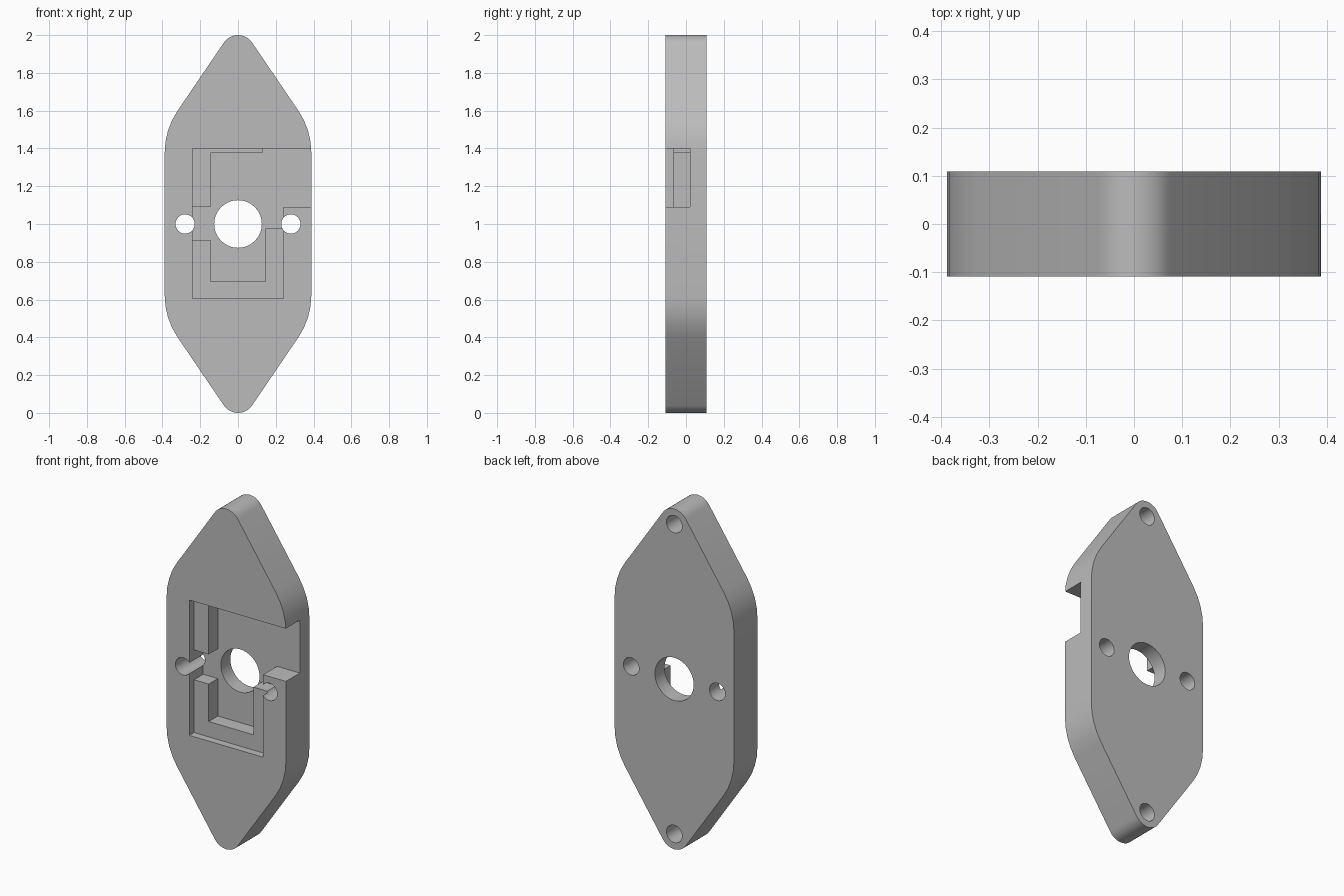
import bpy
import bmesh
from math import asin, cos, sin, pi, radians

FRONT, BACK = -0.109, 0.109
LEDGE, FLOOR = -0.065, 0.02
OUT = -0.2          # cutters start in front of the plate

if "Cube" in bpy.data.objects:
    bpy.data.objects.remove(bpy.data.objects["Cube"])

grey = bpy.data.materials.new("plain grey")
grey.use_nodes = True
colour = (0.5, 0.5, 0.5, 1)
grey.diffuse_color = colour
grey.node_tree.nodes["Principled BSDF"].inputs["Base Color"].default_value = colour


def prism(name, outline, y0, y1):
    """Extrude an outline in x and z from y0 to y1."""
    bm = bmesh.new()
    face = bm.faces.new([bm.verts.new((x, y0, z)) for x, z in outline])
    new = bmesh.ops.extrude_face_region(bm, geom=[face])["geom"]
    verts = [v for v in new if isinstance(v, bmesh.types.BMVert)]
    bmesh.ops.translate(bm, verts=verts, vec=(0, y1 - y0, 0))
    bmesh.ops.recalc_face_normals(bm, faces=bm.faces)
    mesh = bpy.data.meshes.new(name)
    bm.to_mesh(mesh)
    bm.free()
    mesh.materials.append(grey)
    obj = bpy.data.objects.new(name, mesh)
    bpy.context.collection.objects.link(obj)
    return obj


def arc(cx, cz, r, a0, a1, steps):
    return [(cx + r * cos(a0 + (a1 - a0) * i / steps),
             cz + r * sin(a0 + (a1 - a0) * i / steps)) for i in range(steps + 1)]


def circle(cx, cz, r):
    return arc(cx, cz, r, 0, 2 * pi, 40)[:-1]


# Plate outline: large side arcs running tangent into small round tips
SIDE_R, TIP_R, SIDE_Z, TIP_Z = 0.388, 0.09, 0.38, 0.91
t = asin((SIDE_R - TIP_R) / (TIP_Z - SIDE_Z))
upper = (arc(0, SIDE_Z, SIDE_R, 0, t, 4) + arc(0, TIP_Z, TIP_R, t, pi - t, 12)
         + arc(0, SIDE_Z, SIDE_R, pi - t, pi, 4))
outline = [(x, 1 + z) for x, z in upper] + [(-x, 1 - z) for x, z in upper]
plate = prism("mounting_plate", outline, FRONT, BACK)

# Deep pocket with a notch on one side and a channel open at the other
deep = [(-0.145, 1.375), (-0.145, 1.09), (-0.24, 1.09), (-0.24, 0.915),
        (-0.145, 0.915), (-0.145, 0.695), (0.145, 0.695), (0.145, 0.975),
        (0.24, 0.975), (0.24, 1.09), (0.5, 1.09), (0.5, 1.4),
        (0.13, 1.4), (0.13, 1.375)]
shallow = [(-0.24, 0.605), (0.24, 0.605), (0.24, 1.4), (-0.24, 1.4)]
cutters = [prism("deep_pocket_cutter", deep, OUT, FLOOR),
           prism("shallow_pocket_cutter", shallow, OUT, LEDGE),
           prism("centre_hole_cutter", circle(0, 1, 0.126), OUT, -OUT)]

# Through holes beside the centre, blind holes in the back of the tips
for s in (-1, 1):
    cutters.append(prism("side_hole_cutter", circle(0.28 * s, 1, 0.051), OUT, -OUT))
    cutters.append(prism("tip_hole_cutter", circle(0, 1 + 0.91 * s, 0.051), -0.04, -OUT))

bpy.context.view_layer.objects.active = plate
plate.select_set(True)
for cutter in cutters:
    mod = plate.modifiers.new("cut", "BOOLEAN")
    mod.operation, mod.solver, mod.object = "DIFFERENCE", "EXACT", cutter
    bpy.ops.object.modifier_apply(modifier=mod.name)
    bpy.data.objects.remove(cutter)

bpy.ops.object.shade_smooth_by_angle(angle=radians(30))
